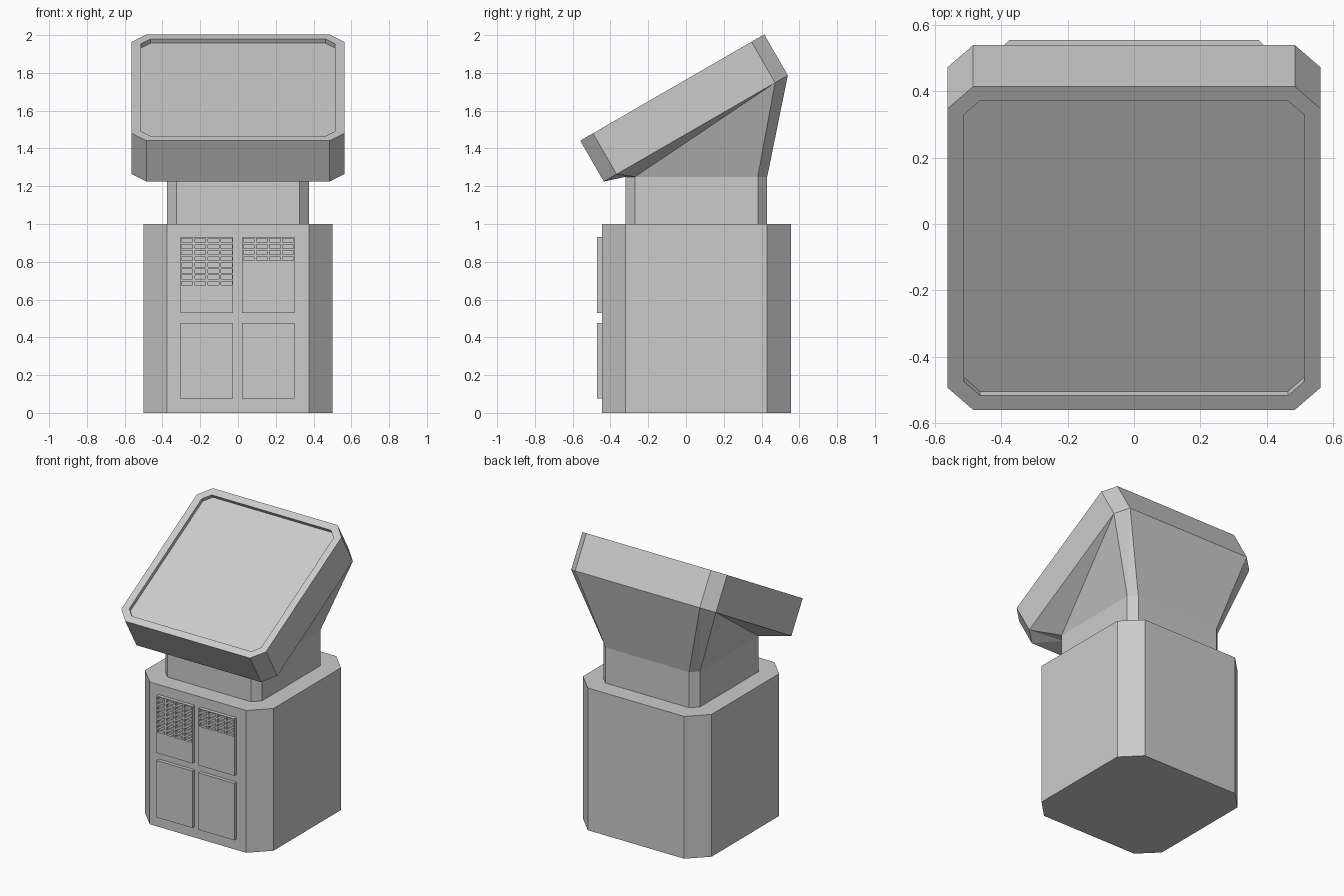
import bpy, bmesh, math
from mathutils import Matrix, Vector

cube = bpy.data.objects.get("Cube")
if cube:
    bpy.data.objects.remove(cube, do_unlink=True)

grey = bpy.data.materials.new("light_grey")
grey.use_nodes = True
colour = (0.6, 0.6, 0.6, 1)
grey.diffuse_color = colour
grey.node_tree.nodes["Principled BSDF"].inputs["Base Color"].default_value = colour


def finish(name, bm):
    bmesh.ops.recalc_face_normals(bm, faces=bm.faces)
    mesh = bpy.data.meshes.new(name)
    bm.to_mesh(mesh)
    bm.free()
    mesh.materials.append(grey)
    obj = bpy.data.objects.new(name, mesh)
    bpy.context.collection.objects.link(obj)
    return obj


def octagon(half, cut, matrix):
    """Square ring with cut corners, starting at the right end of the front edge."""
    k = half - cut
    flat = [(k, -half), (half, -k), (half, k), (k, half),
            (-k, half), (-half, k), (-half, -k), (-k, -half)]
    return [matrix @ Vector((x, y, 0)) for x, y in flat]


def prism(half, cut, height, matrix):
    """Cut-corner block; returns its bmesh and its top face."""
    bm = bmesh.new()
    low = [bm.verts.new(p) for p in octagon(half, cut, matrix)]
    top = [bm.verts.new(p) for p in octagon(half, cut, matrix @ Matrix.Translation((0, 0, height)))]
    bm.faces.new(low[::-1])
    cap = bm.faces.new(top)
    for i in range(8):
        j = (i + 1) % 8
        bm.faces.new((low[i], low[j], top[j], top[i]))
    bm.normal_update()
    return bm, cap


# Base cabinet and neck
CENTRE = 0.055
base, _ = prism(0.5, 0.125, 1.0, Matrix.Translation((0, CENTRE, 0)))
finish("base_cabinet", base)
neck, _ = prism(0.375, 0.05, 0.25, Matrix.Translation((0, CENTRE, 1.0)))
finish("neck", neck)

# Tilted screen housing with a recessed screen
tilt = Matrix.Translation((0, 0.052, 1.506)) @ Matrix.Rotation(math.radians(30), 4, "X")
head, cap = prism(0.5625, 0.078, 0.25, tilt)
bmesh.ops.inset_region(head, faces=[cap], thickness=0.05, use_even_offset=True)
screen = bmesh.ops.extrude_discrete_faces(head, faces=[cap])["faces"][0]
bmesh.ops.translate(head, verts=screen.verts, vec=tilt.to_3x3() @ Vector((0, 0, -0.025)))
finish("screen_housing", head)

# Faceted support lofted from the neck to the underside of the housing
loft = bmesh.new()
low = [loft.verts.new(p) for p in octagon(0.375, 0.05, Matrix.Translation((0, CENTRE, 1.25)))]
top = [loft.verts.new(p) for p in octagon(0.5625, 0.078, tilt)]
for i in range(8):
    j = (i + 1) % 8
    if i < 4:
        loft.faces.new((low[i], low[j], top[j]))
        loft.faces.new((low[i], top[j], top[i]))
    else:
        loft.faces.new((low[i], low[j], top[i]))
        loft.faces.new((low[j], top[j], top[i]))
finish("screen_support", loft)


# Front panels, with rows of vent slots sunk into the upper ones
FRONT, BACK = -0.47, -0.445


def panel(name, x0, x1, z0, z1, rows=0, pitch=0.0325, columns=4):
    bm = bmesh.new()
    heights = [z1 - pitch * r for r in range(rows + 1)] + [z0]
    xs = [x0 + (x1 - x0) * c / columns for c in range(columns + 1)]
    grid = [[bm.verts.new((x, FRONT, z)) for x in xs] for z in heights]
    slots = []
    for r in range(rows + 1):
        for c in range(columns):
            f = bm.faces.new((grid[r][c], grid[r + 1][c], grid[r + 1][c + 1], grid[r][c + 1]))
            if r < rows:
                slots.append(f)
    # Sides back to the cabinet
    rim = [e for e in bm.edges if e.is_boundary]
    out = bmesh.ops.extrude_edge_only(bm, edges=rim)["geom"]
    sides = [v for v in out if isinstance(v, bmesh.types.BMVert)]
    bmesh.ops.translate(bm, verts=sides, vec=(0, BACK - FRONT, 0))
    # Slots
    if slots:
        bm.normal_update()
        bmesh.ops.inset_individual(bm, faces=slots, thickness=0.006, use_even_offset=True)
        floors = bmesh.ops.extrude_discrete_faces(bm, faces=slots)["faces"]
        for f in floors:
            bmesh.ops.translate(bm, verts=f.verts, vec=(0, 0.018, 0))
    finish(name, bm)


for side, x0, rows in (("right", -0.304, 8), ("left", 0.022, 4)):
    panel(side + "_vent_panel", x0, x0 + 0.278, 0.53, 0.93, rows)
    panel(side + "_lower_panel", x0, x0 + 0.278, 0.077, 0.477)
